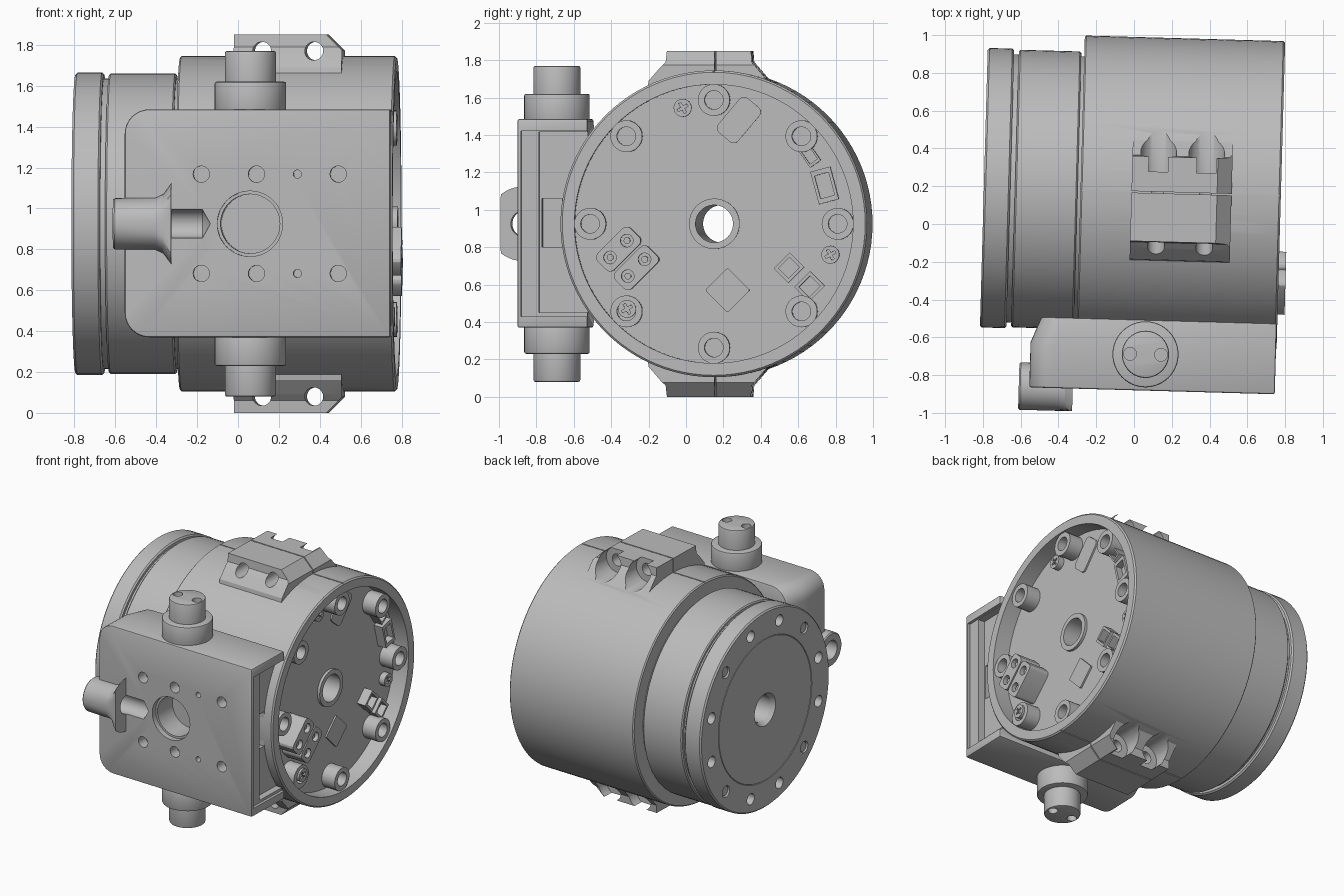
import bpy, bmesh
from math import sin, cos, pi, radians
from mathutils import Matrix, Vector

cube = bpy.data.objects.get("Cube")
if cube:
    bpy.data.objects.remove(cube, do_unlink=True)

grey = bpy.data.materials.new("machined_grey")
grey.use_nodes = True
grey.diffuse_color = (0.5, 0.5, 0.5, 1)
grey.node_tree.nodes["Principled BSDF"].inputs["Base Color"].default_value = (0.5, 0.5, 0.5, 1)

CY, CZ = 0.17, 0.925          # motor axis
parts, cutters = [], []
AXIS = {"x": Matrix.Rotation(pi / 2, 4, "Y"), "y": Matrix.Rotation(pi / 2, 4, "X"), "z": Matrix()}


def finish(name, bm, cutter=False):
    bmesh.ops.recalc_face_normals(bm, faces=bm.faces)
    me = bpy.data.meshes.new(name)
    bm.to_mesh(me)
    bm.free()
    me.materials.append(grey)
    ob = bpy.data.objects.new(name, me)
    bpy.context.collection.objects.link(ob)
    ob.hide_render = cutter
    (cutters if cutter else parts).append(ob)
    return ob


def lathe(name, profile, y=CY, z=CZ, steps=96, cutter=False):
    """Revolve a closed (x, radius) profile about an x-direction axis."""
    bm = bmesh.new()
    vs = [bm.verts.new((x, 0, r)) for x, r in profile]
    es = [bm.edges.new((a, b)) for a, b in zip(vs, vs[1:] + vs[:1])]
    bmesh.ops.spin(bm, geom=vs + es, cent=(0, 0, 0), axis=(1, 0, 0), angle=2 * pi, steps=steps)
    bmesh.ops.remove_doubles(bm, verts=bm.verts, dist=1e-4)
    bmesh.ops.translate(bm, verts=bm.verts, vec=(0, y, z))
    return finish(name, bm, cutter)


def cyl(name, axis, centre, r, depth, cutter=False, seg=32):
    bm = bmesh.new()
    bmesh.ops.create_cone(bm, cap_ends=True, segments=seg, radius1=r, radius2=r, depth=depth,
                          matrix=Matrix.Translation(centre) @ AXIS[axis])
    return finish(name, bm, cutter)


def box(name, lo, hi, cutter=False, turn=0, bevel=0):
    """Block between two corners, optionally turned about x with rounded x edges."""
    lo, hi = Vector(lo), Vector(hi)
    bm = bmesh.new()
    bmesh.ops.create_cube(bm, size=1, matrix=Matrix.Diagonal((*(hi - lo), 1)))
    if bevel:
        es = [e for e in bm.edges if abs(e.verts[0].co.x - e.verts[1].co.x) > 1e-4]
        bmesh.ops.bevel(bm, geom=es, offset=bevel, segments=3, profile=0.5, affect="EDGES")
    bm.transform(Matrix.Translation((lo + hi) / 2) @ Matrix.Rotation(radians(turn), 4, "X"))
    return finish(name, bm, cutter)


def prism(points, direction):
    bm = bmesh.new()
    f = bm.faces.new([bm.verts.new(p) for p in points])
    new = bmesh.ops.extrude_face_region(bm, geom=[f])["geom"]
    bmesh.ops.translate(bm, verts=[v for v in new if isinstance(v, bmesh.types.BMVert)], vec=direction)
    return bm


def cut(ob, tools):
    for t in tools:
        m = ob.modifiers.new("cut", "BOOLEAN")
        m.operation, m.solver, m.object = "DIFFERENCE", "EXACT", t


# Motor: output disk, middle housing and rear housing around one open bore
disk = lathe("output_disk", [(-0.80, 0.12), (-0.80, 0.53), (-0.796, 0.533), (-0.80, 0.536), (-0.80, 0.73),
                             (-0.79, 0.74), (-0.67, 0.74), (-0.66, 0.73), (-0.66, 0.1), (-0.77, 0.1)])
lathe("seal_neck", [(-0.67, 0.1), (-0.67, 0.71), (-0.27, 0.71), (-0.27, 0.1)])
lathe("middle_housing", [(-0.635, 0.1), (-0.635, 0.727), (-0.627, 0.735), (-0.312, 0.735),
                         (-0.304, 0.727), (-0.304, 0.1)])
rear = lathe("rear_housing", [(-0.288, 0.1), (-0.288, 0.812), (-0.28, 0.82), (0.763, 0.82), (0.773, 0.81),
                              (0.773, 0.745), (0.65, 0.745), (0.65, 0.135), (0.67, 0.135), (0.67, 0.1)])


def ring(radius, degrees, x=0.0):
    a = radians(degrees)
    return (x, CY + radius * cos(a), CZ + radius * sin(a))


# Bolt circle on the output disk: open holes, some filled by screws
holes = []
for i in range(12):
    p = ring(0.635, 15 + 30 * i, -0.80)
    holes.append(cyl("disk_hole", "x", p, 0.042, 0.12, True, 20))
    if i % 3 == 1:
        cyl("disk_screw", "x", (-0.77, p[1], p[2]), 0.036, 0.04, seg=16)
cut(disk, holes)

# Screw posts along the wall of the rear recess
for i in range(8):
    _, y, z = ring(0.662, 45 * i)
    lathe("rear_post", [(0.64, 0.05), (0.64, 0.085), (0.76, 0.085), (0.76, 0.05)], y, z, 28)

# Mounting lugs above and below, with bolt holes and pockets behind
profile = [(-0.2, 1.6), (-0.185, 1.69), (-0.125, 1.76), (-0.095, 1.79), (-0.09, 1.85),
           (0.36, 1.85), (0.365, 1.79), (0.4, 1.75), (0.46, 1.68), (0.53, 1.6)]
for name, flip in (("top", 1), ("bottom", -1)):
    def h(z):
        return CZ + flip * (z - CZ)
    bm = prism([(-0.018, y, h(z)) for y, z in profile], (0.53, 0, 0))
    out = bmesh.ops.bisect_plane(bm, geom=bm.verts[:] + bm.edges[:] + bm.faces[:], plane_co=(0.475, 0, h(1.81)),
                                 plane_no=(1, 0, flip), clear_outer=True)
    bmesh.ops.edgeloop_fill(bm, edges=[e for e in out["geom_cut"] if isinstance(e, bmesh.types.BMEdge)])
    lug = finish(name + "_lug", bm)
    tools = [box("split_gap", (-0.4, 0.166, min(h(1.738), h(1.95))), (0.9, 0.174, max(h(1.738), h(1.95))), True)]
    for x in (0.12, 0.375):
        tools.append(cyl("lug_hole", "y", (x, 0.1, h(1.77)), 0.045, 1.0, True))
        tools.append(cyl("lug_pocket", "y", (x, 0.53, h(1.77)), 0.095, 0.5, True))
    cut(lug, tools)
    cut(rear, tools)

# Gearbox block: plan outline raised, left corners rounded
plan = [(-0.53, -0.88), (0.77, -0.88), (0.77, -0.505), (-0.475, -0.505), (-0.53, -0.64)]
bm = prism([(x, y, 0.37) for x, y in plan], (0, 0, 1.115))
corner = [e for e in bm.edges if all(v.co.x < -0.47 for v in e.verts)
          and abs(e.verts[0].co.z - e.verts[1].co.z) < 0.01]
bmesh.ops.bevel(bm, geom=corner, offset=0.12, segments=8, profile=0.5, affect="EDGES")
block = finish("gearbox_block", bm)
edge = block.modifiers.new("soft_edges", "BEVEL")
edge.width, edge.segments, edge.limit_method, edge.angle_limit = 0.01, 2, "ANGLE", radians(50)
tools = [cyl("motor_saddle", "x", (0, CY, CZ), 0.8, 3, True, 96),
         box("side_recess", (0.75, -0.86, 0.43), (0.9, -0.3, 1.42), True),
         box("inner_recess", (0.70, -0.765, 0.45), (0.9, -0.3, 1.415), True),
         box("side_slot", (0.55, -0.75, 0.80), (0.9, -0.645, 1.06), True),
         cyl("port_rim", "y", (0.083, -0.88, CZ), 0.16, 0.08, True, 48),
         cyl("port", "y", (0.083, -0.84, CZ), 0.145, 0.34, True, 48),
         lathe("cable_groove", [(-0.8, 0), (-0.8, 0.07), (-0.15, 0.07), (-0.11, 0)], -0.88, CZ, 32, True)]
for x, r in ((-0.155, 0.04), (0.115, 0.04), (0.315, 0.02), (0.515, 0.04)):
    for s in (-1, 1):
        tools.append(cyl("plate_hole", "y", (x, -0.88, CZ + 0.243 * s), r, 0.16, True, 20))
cut(block, tools)

# Cable boss with a flared root, flattened at the front
boss = lathe("cable_boss", [(-0.586, 0.07), (-0.586, 0.118), (-0.578, 0.125), (-0.38, 0.127), (-0.34, 0.145),
                            (-0.315, 0.18), (-0.30, 0.2), (-0.30, 0.07)], -0.875, CZ, 48)
for v in boss.data.vertices:
    v.co.y = max(v.co.y, -1.0)

# Stepped trunnions above and below the block
for name, flip in (("top", 1), ("bottom", -1)):
    cyl(name + "_collar", "z", (0.08, -0.688, CZ + flip * 0.61), 0.175, 0.17, seg=48)
    pin = cyl(name + "_pin", "z", (0.08, -0.688, CZ + flip * 0.71), 0.125, 0.27, seg=48)
    for ob in parts[-2:]:
        m = ob.modifiers.new("soft_edges", "BEVEL")
        m.width, m.segments, m.limit_method = 0.01, 2, "ANGLE"
    cut(pin, [cyl("pin_hole", "z", (0.08 + s * 0.082, -0.688, CZ + flip * 0.845), 0.034, 0.12, True, 20)
              for s in (-1, 1)])


def fitting(name, y, z, w, d, top, turn, bevel=0.0):
    y += 0.021
    return box(name, (0.64, y - w / 2, z - d / 2), (top, y + w / 2, z + d / 2), turn=turn, bevel=bevel)


# Circuit board fittings in the rear recess
for y, z in ((-0.36, 0.79), (-0.265, 0.69)):
    plug = fitting("power_plug", y, z, 0.25, 0.125, 0.81, 45, 0.03)
    sockets = []
    for s in (-0.045, 0.045):
        c = (0.81, y + 0.021 + s, z + s)
        sockets.append(cyl("plug_socket", "x", c, 0.034, 0.12, True, 16))
        cyl("plug_contact", "x", (0.76, c[1], c[2]), 0.018, 0.06, seg=12)
    cut(plug, sockets)
for y, z, w, d, turn in ((0.55, 0.69, 0.12, 0.11, 45), (0.66, 0.59, 0.12, 0.11, 45),
                         (0.74, 1.13, 0.11, 0.18, 15), (0.66, 1.29, 0.07, 0.11, 35)):
    sock = fitting("signal_socket", y, z, w, d, 0.72, turn)
    cut(sock, [box("socket_well", (0.67, y + 0.021 - w * 0.35, z - d * 0.35),
                   (0.8, y + 0.021 + w * 0.35, z + d * 0.35), True, turn)])
fitting("square_chip", 0.22, 0.57, 0.17, 0.17, 0.662, 45, 0.01)
fitting("long_chip", 0.28, 1.48, 0.14, 0.24, 0.662, -40, 0.03)
for y, z in ((-0.02, 1.545), (0.77, 0.76), (-0.315, 0.47)):
    screw = cyl("board_screw", "x", (0.67 if y > -0.3 else 0.75, y + 0.021, z), 0.048, 0.05, seg=24)
    x = 0.695 if y > -0.3 else 0.775
    cut(screw, [box("screw_cross", (x - 0.015, y + 0.021 - a, z - b), (x + 0.02, y + 0.021 + a, z + b), True, 30)
                for a, b in ((0.03, 0.007), (0.007, 0.03))])

# Bake the cuts, drop the cutters and give the assembly its slight yaw
bpy.context.view_layer.update()
deps = bpy.context.evaluated_depsgraph_get()
baked = [(ob, bpy.data.meshes.new_from_object(ob.evaluated_get(deps))) for ob in parts]
yaw = Matrix.Rotation(radians(-1.6), 4, "Z")
for ob, mesh in baked:
    ob.modifiers.clear()
    ob.data = mesh
    mesh.transform(yaw)
for ob in cutters:
    bpy.data.objects.remove(ob, do_unlink=True)
bpy.ops.object.select_all(action="DESELECT")
for ob in parts:
    ob.select_set(True)
bpy.context.view_layer.objects.active = parts[0]
bpy.ops.object.shade_smooth_by_angle(angle=radians(30))
